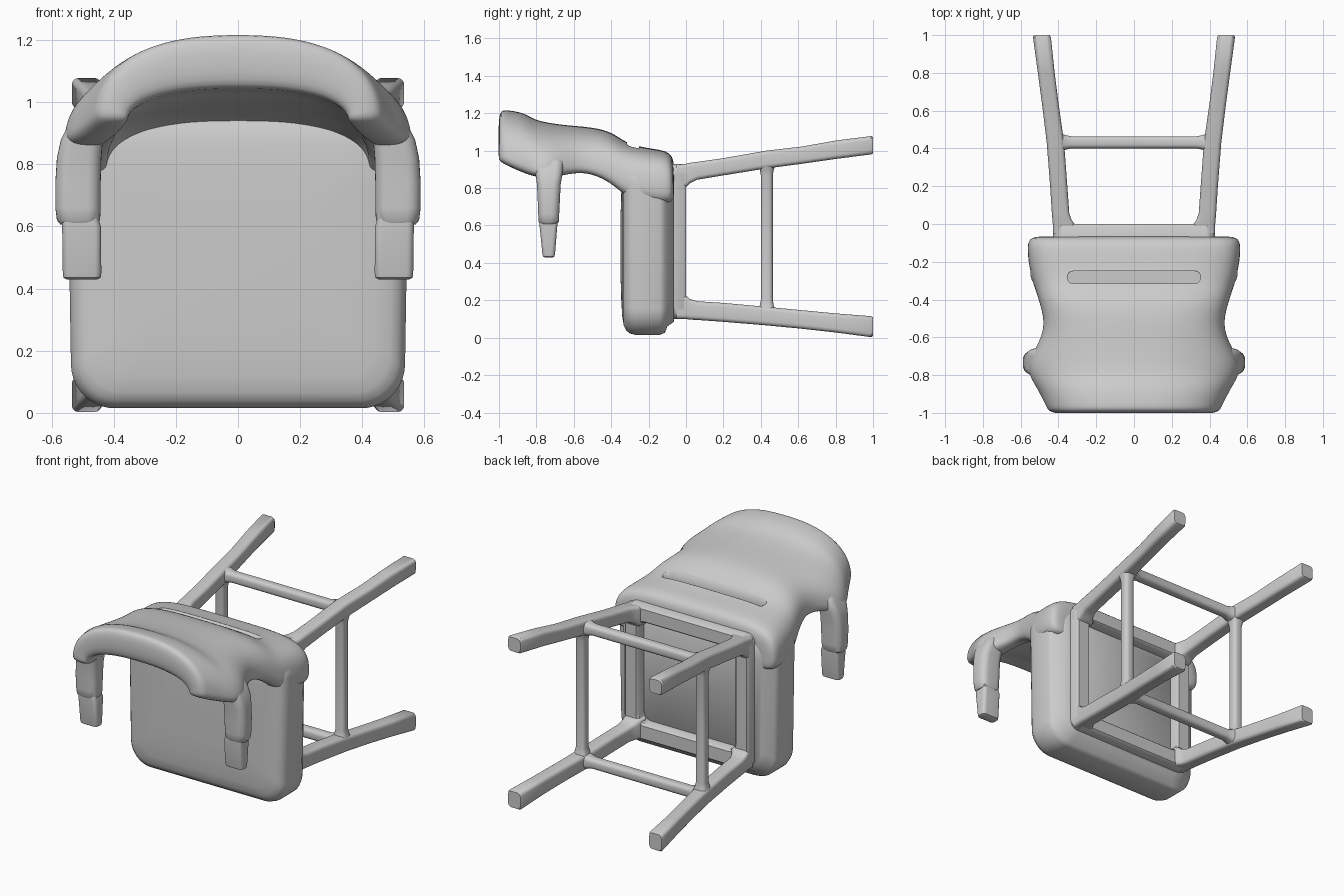
import bpy, bmesh, math

if "Cube" in bpy.data.objects:
    bpy.data.objects.remove(bpy.data.objects["Cube"])


def finish(name, bm, angle=40):
    bmesh.ops.recalc_face_normals(bm, faces=bm.faces)
    me = bpy.data.meshes.new(name)
    bm.to_mesh(me)
    bm.free()
    ob = bpy.data.objects.new(name, me)
    bpy.context.collection.objects.link(ob)
    bpy.ops.object.select_all(action='DESELECT')
    ob.select_set(True)
    bpy.context.view_layer.objects.active = ob
    bpy.ops.object.shade_smooth_by_angle(angle=math.radians(angle))
    return ob


def loft(name, rings, loop=False, angle=40):
    """Skin a row of equal-length closed rings; loop joins last to first."""
    bm = bmesh.new()
    vs = [[bm.verts.new(p) for p in r] for r in rings]
    n = len(vs[0])
    pairs = list(zip(vs, vs[1:])) + ([(vs[-1], vs[0])] if loop else [])
    for a, b in pairs:
        for i in range(n):
            bm.faces.new((a[i], a[(i + 1) % n], b[(i + 1) % n], b[i]))
    if not loop:
        bm.faces.new(vs[0])
        bm.faces.new(vs[-1])
    return finish(name, bm, angle)


def rrect(x0, x1, z0, z1, r, n=6):
    """Rounded rectangle as 2D points."""
    pts = []
    corners = [(x1 - r, z1 - r), (x0 + r, z1 - r), (x0 + r, z0 + r), (x1 - r, z0 + r)]
    for k, (cx, cz) in enumerate(corners):
        for i in range(n + 1):
            a = math.pi / 2 * (k + i / n)
            pts.append((cx + r * math.cos(a), cz + r * math.sin(a)))
    return pts


def ring_y(y, *args):
    return [(u, y, v) for u, v in rrect(*args)]


def ring_z(z, *args):
    return [(u, v, z) for u, v in rrect(*args)]


# Seat cushion: rounded slab facing forward, (y, inset from full outline)
seat = [(-.065, .07), (-.10, .045), (-.112, .012), (-.14, 0), (-.27, 0), (-.30, .008),
        (-.32, .024), (-.333, .05), (-.341, .10), (-.346, .18), (-.349, .28)]
loft("seat_cushion", [[(x * (.982 + .03 * z), y, z) for x, y, z in
                       ring_y(y, -.545 + d, .545 - d, .015 + d, .96 - d, max(.14 - d * .4, .03), 10)]
                      for y, d in seat], angle=60)

# Frame ring beneath the seat
outer, inner = (-.43, .43, .10, .93, .05), (-.335, .335, .20, .835, .05)
o2, i2 = (-.42, .42, .11, .92, .045), (-.345, .345, .19, .845, .055)
loft("seat_frame", [ring_y(-.09, *outer), ring_y(-.012, *outer), ring_y(0, *o2),
                    ring_y(0, *i2), ring_y(-.012, *inner), ring_y(-.09, *inner)], loop=True)

# Legs: splayed square bars, flared where they meet the frame
sections = [  # y, x0, x1, upper z0, z1, lower z0, z1
    (-.05, .31, .43, .80, .925, .10, .23),
    (.0, .315, .43, .805, .93, .10, .225),
    (.02, .33, .432, .825, .935, .097, .208),
    (.06, .343, .435, .845, .94, .095, .195),
    (.20, .353, .444, .868, .96, .085, .186),
    (.43, .370, .462, .905, 1.0, .066, .165),
    (.62, .397, .485, .930, 1.022, .048, .147),
    (.80, .420, .509, .956, 1.054, .028, .13),
    (.99, .44, .535, .98, 1.078, .003, .115),
    (1.0, .446, .53, .986, 1.072, .009, .109)]
for side, s in (("left", -1), ("right", 1)):
    for level, k in (("upper", 3), ("lower", 5)):
        loft(f"{side}_{level}_leg", [[(s * x, y, z) for x, y, z in
             ring_y(c[0], c[1], c[2], c[k], c[k + 1], .022, 4)] for c in sections])


# Stretchers: bars with small flares at both ends
def stretcher(name, axis, lo, hi, other):
    rings = []
    for t, r in ((0, .043), (.025, .037), (.06, .032), (.94, .032), (.975, .037), (1, .043)):
        p = lo + (hi - lo) * t
        rings.append([(p, .432 + u, other + v) if axis == 'x' else (other + v, .432 + u, p)
                      for u, v in rrect(-r, r, -r, r, r * .7, 4)])
    loft(name, rings)


for level, z in (("upper", .95), ("lower", .117)):
    stretcher(level + "_stretcher", 'x', -.375, .375, z)
for side, x in (("left", -.415), ("right", .415)):
    stretcher(side + "_stretcher", 'z', .155, .915, x)

# Backrest: arched shell lofted along y
stations = [  # y, half width, edge z, crown z, side thickness, crown thickness, squareness
    (-.065, .54, .735, .955, .11, .07, 4.5),
    (-.095, .568, .715, 1.0, .12, .10, 4.5),
    (-.20, .562, .725, 1.012, .12, .10, 4.3),
    (-.30, .54, .745, 1.035, .11, .10, 4.0),
    (-.345, .525, .775, 1.062, .10, .11, 3.6),
    (-.42, .50, .84, 1.11, .08, .15, 3.2),
    (-.53, .472, .885, 1.128, .08, .15, 2.9),
    (-.63, .505, .875, 1.135, .09, .15, 2.7),
    (-.73, .57, .85, 1.148, .13, .15, 2.4),
    (-.81, .555, .86, 1.165, .13, .15, 2.35),
    (-.87, .515, .88, 1.205, .12, .17, 2.4),
    (-.96, .47, .92, 1.218, .11, .175, 2.4),
    (-1.003, .45, .945, 1.218, .10, .17, 2.4)]


def arch(w, ze, zt, n, steps=24):
    pts = []
    for i in range(steps + 1):
        a = math.pi * i / steps
        c, s = math.cos(a), 0 if i in (0, steps) else math.sin(a)
        pts.append((w * math.copysign(abs(c) ** (2 / n), c), ze + (zt - ze) * s ** (2 / n)))
    return pts


bm = bmesh.new()
rings = []
for y, w, ze, zt, s, t, n in stations:
    pts = arch(w, ze, zt, n) + arch(w - s, ze, zt - t, min(n, 2.4))[::-1]
    rings.append([bm.verts.new((x, y, z)) for x, z in pts])
m = len(rings[0])
for a, b in zip(rings, rings[1:]):
    for i in range(m):
        bm.faces.new((a[i], a[(i + 1) % m], b[(i + 1) % m], b[i]))
for r in (rings[0], rings[-1]):
    for i in range(m // 2 - 1):
        bm.faces.new((r[i], r[i + 1], r[m - 2 - i], r[m - 1 - i]))
back = finish("backrest", bm, 180)
smooth = back.modifiers.new("smooth", 'SUBSURF')
smooth.levels = smooth.render_levels = 2

# Hand slot pressed into the outside of the backrest
cutter = loft("slot_cutter", [ring_z(z, -.352, .352, -.315, -.25, .03) for z in (.975, 1.2)])
cutter.hide_render = True
cutter.hide_viewport = True
cut = back.modifiers.new("slot", 'BOOLEAN')
cut.object = cutter
cut.operation = 'DIFFERENCE'

# Armrests: padded sleeve with a narrower post emerging from it
sleeve = [(1.0, .43, .50, -.78, -.69), (.94, .43, .54, -.81, -.655), (.88, .435, .57, -.805, -.66),
          (.82, .44, .583, -.797, -.67), (.74, .442, .588, -.793, -.674), (.66, .442, .588, -.79, -.678),
          (.62, .444, .583, -.788, -.68), (.607, .455, .572, -.78, -.69)]
post = [(.625, .45, .566, -.783, -.688), (.60, .441, .566, -.783, -.688),
        (.45, .44, .564, -.768, -.70), (.435, .442, .562, -.765, -.703), (.43, .452, .552, -.757, -.712)]
for side, s in (("left", -1), ("right", 1)):
    for part, rows, r in (("arm_sleeve", sleeve, .042), ("arm_post", post, .022)):
        loft(f"{side}_{part}", [[(s * x, y, z) for x, y, z in ring_z(q[0], *q[1:], r)] for q in rows])
